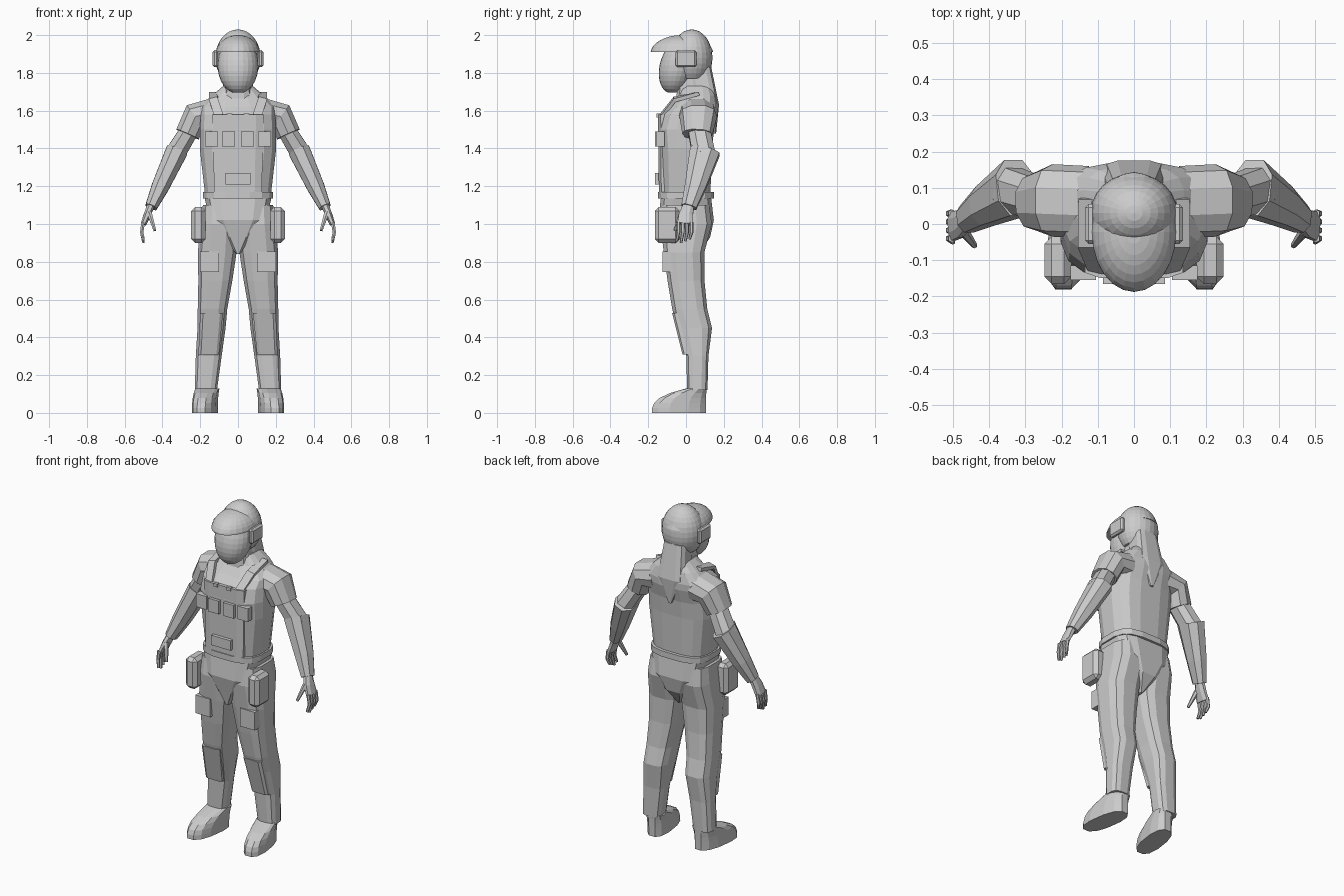
import bpy, bmesh, math
from mathutils import Matrix, Vector

cube = bpy.data.objects.get("Cube")
if cube:
    bpy.data.objects.remove(cube, do_unlink=True)

grey = bpy.data.materials.new("plain grey")
grey.use_nodes = True
grey.diffuse_color = (0.6, 0.6, 0.6, 1)
grey.node_tree.nodes["Principled BSDF"].inputs["Base Color"].default_value = grey.diffuse_color


def finish(name, bm, mirror):
    """Turn the geometry into a grey object, with a twin across x if wanted."""
    bmesh.ops.recalc_face_normals(bm, faces=bm.faces)
    mesh = bpy.data.meshes.new(name)
    bm.to_mesh(mesh)
    bm.free()
    mesh.materials.append(grey)
    part = bpy.data.objects.new(name, mesh)
    bpy.context.scene.collection.objects.link(part)
    if mirror:
        part.modifiers.new("mirror", "MIRROR").use_mirror_merge = False
    return part


def outline(sides, power):
    """Unit section between an ellipse (power 2) and a box (high power)."""
    points = []
    for i in range(sides):
        angle = math.tau * (i + 0.5) / sides
        cosine, sine = math.cos(angle), math.sin(angle)
        points.append((math.copysign(abs(cosine) ** (2 / power), cosine),
                       math.copysign(abs(sine) ** (2 / power), sine)))
    return points


def loft(name, stations, sides=12, power=3, mirror=True, follow=False, splay=0):
    """Skin sections given as x, y, z, half width, half depth.
    Sections lie level, or square to the path when follow is set."""
    bm = bmesh.new()
    centres = [Vector(station[:3]) for station in stations]
    wide, deep = Vector((1, 0, 0)), Vector((0, 1, 0))
    loops = []
    for i, (centre, station) in enumerate(zip(centres, stations)):
        half_width, half_depth = station[3:]
        if follow:
            after = centres[min(i + 1, len(centres) - 1)]
            along = (after - centres[max(i - 1, 0)]).normalized()
            deep = Vector((0, 1, 0)) - along * along.y
            deep.normalize()
            wide = deep.cross(along)
        ring = []
        for u, v in outline(sides, power):
            point = centre + wide * u * half_width + deep * v * half_depth
            point.x -= splay * point.y
            ring.append(bm.verts.new(point))
        loops.append(ring)
    for lower, upper in zip(loops, loops[1:]):
        for i in range(sides):
            j = (i + 1) % sides
            bm.faces.new((lower[i], lower[j], upper[j], upper[i]))
    bm.faces.new(loops[0])
    bm.faces.new(loops[-1])
    return finish(name, bm, mirror)


def limb(name, stations, sides=8, power=2.3):
    return loft(name, stations, sides, power, follow=True)


def box(name, centre, size, chamfer=0):
    """Box, mirrored unless it sits on the middle line."""
    bm = bmesh.new()
    place = Matrix.LocRotScale(Vector(centre), None, Vector(size))
    bmesh.ops.create_cube(bm, size=1, matrix=place)
    part = finish(name, bm, centre[0] != 0)
    if chamfer:
        bevel = part.modifiers.new("chamfer", "BEVEL")
        bevel.width = chamfer
        bevel.segments = 1


def dome(name, centre, radii, floor, lean=0):
    """Ellipsoid sheared towards y by lean and cut off flat at the floor."""
    bm = bmesh.new()
    place = Matrix.LocRotScale(Vector(centre), None, Vector(radii))
    bmesh.ops.create_uvsphere(bm, u_segments=24, v_segments=16, radius=1, matrix=place)
    for vert in bm.verts:
        vert.co.y += lean * (vert.co.z - centre[2])
    bmesh.ops.bisect_plane(bm, geom=bm.verts[:] + bm.edges[:] + bm.faces[:],
                           plane_co=(0, 0, floor), plane_no=(0, 0, 1), clear_inner=True)
    bmesh.ops.holes_fill(bm, edges=bm.edges)
    finish(name, bm, False)


# Head and helmet
dome("face_mask", (0, -.04, 1.84), (.108, .1, .15), floor=1.695, lean=.2)
dome("helmet_crown", (0, -.022, 1.9), (.118, .167, .1), floor=1.91)
dome("helmet_sides", (0, .03, 1.88), (.12, .11, .15), floor=1.77)
box("ear_cover", (.12, 0, 1.875), (.03, .11, .09), chamfer=.01)

# Neck and the pointed drape behind it
loft("neck", [(0, .03, 1.6, .085, .09), (0, .03, 1.8, .065, .07)], mirror=False)
loft("neck_drape", [
    (0, .13, 1.48, .01, .03), (0, .11, 1.63, .09, .066), (0, .07, 1.83, .07, .065)],
    power=4, mirror=False)

# Torso, vest and belt
loft("torso", [
    (0, 0, 1.14, .175, .13), (0, 0, 1.4, .205, .14), (0, 0, 1.5, .205, .15),
    (0, .02, 1.58, .2, .15), (0, .04, 1.62, .2, .13), (0, .06, 1.68, .14, .1),
    (0, .06, 1.73, .08, .08)], sides=16, mirror=False)
loft("vest_front", [(0, -.1, 1.17, .13, .045), (0, -.1, 1.58, .14, .05)],
     sides=8, power=5, mirror=False)
limb("vest_strap", [
    (.1, -.13, 1.57, .024, .01), (.13, -.06, 1.66, .024, .01), (.13, .07, 1.69, .024, .01)],
    sides=4, power=60)
box("vest_clip", (.045, -.145, 1.575), (.025, .02, .02))
box("inner_pouch", (.05, -.145, 1.45), (.07, .04, .08))
box("outer_pouch", (.14, -.135, 1.45), (.07, .04, .08))
box("stomach_pocket", (0, -.145, 1.24), (.13, .04, .06))
loft("belt", [(0, 0, z, .188, .15) for z in (1.135, 1.17)], sides=16, mirror=False)

# Pelvis with pointed front and back panels
loft("pelvis", [
    (0, -.02, .84, .01, .09), (0, 0, .93, .085, .13), (0, 0, 1.02, .155, .15),
    (0, 0, 1.14, .18, .135)], power=4, mirror=False)

# Trousers with pads and pockets
loft("leg", [
    (.17, .06, .12, .06, .055), (.155, .06, .3, .07, .06), (.14, .045, .45, .076, .095),
    (.135, .02, .55, .08, .095), (.12, 0, .7, .092, .1), (.11, -.01, .85, .105, .11),
    (.1, 0, 1, .1, .14), (.1, 0, 1.1, .088, .125)])
loft("shin_pad", [(.155, .02, .31, .056, .04), (.14, -.03, .53, .062, .045)], sides=8, power=6)
box("thigh_pocket", (.15, -.08, .8), (.1, .09, .11))
box("hip_pouch", (.21, -.1, .995), (.075, .13, .19), chamfer=.02)

# Shoes: the toe rises in a curve to the ankle
shoe = []
for step in range(6):
    rise = step / 5
    toe, heel = -.185 * (1 - rise ** 3), .11
    shoe.append((.17, (toe + heel) / 2, .13 * rise, .063, (heel - toe) / 2))
loft("shoe", shoe, power=2.5, splay=.14)

# Arms
limb("sleeve", [
    (.13, .06, 1.585, .085, .1), (.225, .065, 1.57, .078, .1), (.267, .06, 1.475, .068, .08)],
    sides=10)
limb("upper_arm", [(.23, .06, 1.54, .05, .06), (.34, .095, 1.36, .058, .065)])
limb("forearm", [
    (.325, .1, 1.385, .062, .085), (.41, .05, 1.2, .05, .06), (.46, .015, 1.09, .034, .043)])

# Hands with four fingers and a thumb
limb("palm", [(.46, .015, 1.1, .022, .03), (.48, 0, 1.05, .02, .04), (.5, -.005, 1, .016, .044)])
for i, finger in enumerate(("index", "middle", "ring", "little")):
    y = -.04 + i * .023
    tip = .9 + .01 * abs(i - 1)
    limb(finger + "_finger", [
        (.502, y, 1.01, .011, .011), (.51, y, .955, .01, .01), (.5, y - .01, tip, .007, .007)],
        sides=6)
limb("thumb", [(.47, -.02, 1.06, .015, .015), (.44, -.06, .965, .008, .008)], sides=6)
